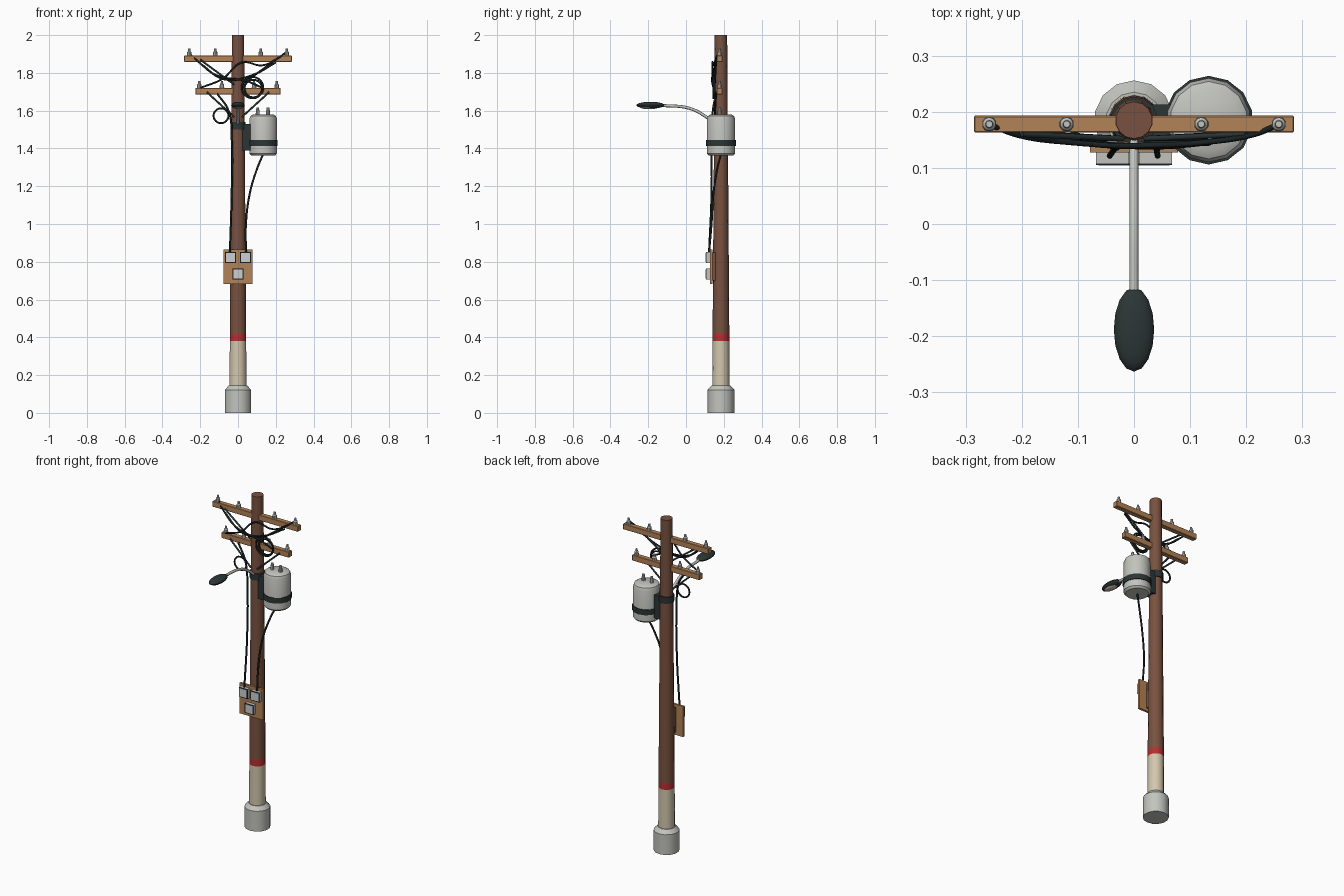
import bpy, bmesh, math
from mathutils import Vector

cube = bpy.data.objects.get("Cube")
if cube:
    bpy.data.objects.remove(cube, do_unlink=True)

PY = 0.185      # pole centre in y
SIDES = 14


def material(name, rgb):
    m = bpy.data.materials.new(name)
    m.use_nodes = True
    m.diffuse_color = (*rgb, 1)
    m.node_tree.nodes["Principled BSDF"].inputs["Base Color"].default_value = (*rgb, 1)
    return m


brown = material("brown wood", (0.19, 0.083, 0.05))
tan = material("tan wood", (0.45, 0.225, 0.095))
grey = material("light grey", (0.54, 0.55, 0.51))
cream = material("cream paint", (0.65, 0.57, 0.42))
red = material("red paint", (0.46, 0.03, 0.027))
dark = material("dark metal", (0.025, 0.036, 0.036))
black = material("black cable", (0.011, 0.017, 0.017))
pale = material("pale panel", (0.6, 0.63, 0.64))


def finish(name, bm, mats, smooth=True):
    bmesh.ops.recalc_face_normals(bm, faces=bm.faces)
    me = bpy.data.meshes.new(name)
    bm.to_mesh(me)
    bm.free()
    for m in mats:
        me.materials.append(m)
    ob = bpy.data.objects.new(name, me)
    bpy.context.collection.objects.link(ob)
    if smooth:
        bpy.ops.object.select_all(action='DESELECT')
        ob.select_set(True)
        bpy.context.view_layer.objects.active = ob
        bpy.ops.object.shade_smooth_by_angle(angle=math.radians(32))
    return ob


def lathe(name, profile, x, y, mats, sides=SIDES, rule=None):
    """Closed turned solid from (radius, height) pairs."""
    bm = bmesh.new()
    rings = []
    for r, z in profile:
        rings.append([bm.verts.new((x + r * math.cos(a), y + r * math.sin(a), z))
                      for a in (2 * math.pi * (i + 0.5) / sides for i in range(sides))])
    for lo, hi in zip(rings, rings[1:]):
        for i in range(sides):
            j = (i + 1) % sides
            bm.faces.new((lo[i], lo[j], hi[j], hi[i]))
    bm.faces.new(rings[0])
    bm.faces.new(rings[-1])
    if rule:
        for f in bm.faces:
            f.material_index = rule(f.calc_center_median().z)
    return finish(name, bm, mats)


def box(name, x, y, z, mat, bevel=0.0):
    """Box from (low, high) pairs on each axis."""
    bm = bmesh.new()
    bmesh.ops.create_cube(bm, size=1)
    for v in bm.verts:
        v.co = [(lo + hi) / 2 + c * (hi - lo) for c, (lo, hi) in zip(v.co, (x, y, z))]
    if bevel:
        bmesh.ops.bevel(bm, geom=bm.edges[:], offset=bevel, segments=1, affect='EDGES')
    return finish(name, bm, [mat], False)


def tube(name, pts, radius, mat, cyclic=False):
    """Smooth round tube through points."""
    cu = bpy.data.curves.new(name, 'CURVE')
    cu.dimensions = '3D'
    cu.bevel_depth = radius
    cu.bevel_resolution = 2
    cu.resolution_u = 6
    cu.use_fill_caps = True
    sp = cu.splines.new('BEZIER')
    sp.bezier_points.add(len(pts) - 1)
    for bp, p in zip(sp.bezier_points, pts):
        bp.co = p
        bp.handle_left_type = bp.handle_right_type = 'AUTO'
    sp.use_cyclic_u = cyclic
    cu.materials.append(mat)
    ob = bpy.data.objects.new(name, cu)
    bpy.context.collection.objects.link(ob)
    bpy.ops.object.select_all(action='DESELECT')
    ob.select_set(True)
    bpy.context.view_layer.objects.active = ob
    bpy.ops.object.convert(target='MESH')
    return ob


def coil(name, x, z, r, y):
    pts = [(x + r * math.cos(a), y, z + r * math.sin(a))
           for a in (i * math.pi / 4 for i in range(8))]
    tube(name, pts, 0.005, black, True)


def insulator(name, x, y, z):
    lathe(name, [(0.013, z), (0.012, z + 0.018), (0.007, z + 0.024), (0.006, z + 0.037)],
          x, y, [grey], 10)


# Footing and painted pole
lathe("footing", [(0.071, 0), (0.071, 0.122), (0.05, 0.145)], 0, PY, [grey])
lathe("pole", [(0.046, 0.1), (0.0445, 0.38), (0.0443, 0.42), (0.033, 2.0)], 0, PY,
      [cream, red, brown], rule=lambda z: 0 if z < 0.38 else 1 if z < 0.42 else 2)

# Crossarms with insulators and diagonal braces
for label, half, z, pins, reach in (("upper", 0.285, 1.858, (0.258, 0.12), 0.2),
                                    ("lower", 0.225, 1.686, (0.205, 0.085), 0.165)):
    box(label + "_crossarm", (-half, half), (0.163, 0.193), (z, z + 0.034), tan, 0.002)
    for side, s in (("left", 1), ("right", -1)):
        for i, px in enumerate(pins):
            insulator(f"{label}_{side}_insulator_{i + 1}", s * px, 0.178, z + 0.034)
        tube(f"{label}_{side}_brace", [(s * reach, 0.16, z + 0.012),
                                       (s * 0.02, 0.152, z - 0.12)], 0.005, dark)

# Transformer with its band, bracket and bushings
TX = 0.133
lathe("transformer_tank", [(0.064, 1.362), (0.075, 1.373), (0.075, 1.555),
                           (0.069, 1.572), (0.055, 1.58)], TX, PY, [grey])
lathe("transformer_band", [(0.079, 1.413), (0.079, 1.446)], TX, PY, [dark])
box("transformer_bracket", (0.025, 0.066), (PY - 0.028, PY + 0.028), (1.39, 1.53), dark)
for i, dx in enumerate((-0.029, 0.026)):
    lathe(f"transformer_bushing_{i + 1}", [(0.011, 1.575), (0.010, 1.6), (0.007, 1.617)],
          TX + dx, PY - 0.007, [grey], 10)

# Street lamp: curved arm, flattened head and lens below
tube("lamp_arm", [(0, 0.165, 1.52), (0, 0.11, 1.565), (0, 0.02, 1.612), (0, -0.13, 1.628)],
     0.008, grey)
lathe("lamp_collar", [(0.042, 1.5), (0.042, 1.54)], 0, PY, [dark])


def ellipsoid(name, centre, size, mat):
    bm = bmesh.new()
    bmesh.ops.create_uvsphere(bm, u_segments=16, v_segments=10, radius=1)
    for v in bm.verts:
        v.co = Vector(centre) + Vector(c * s for c, s in zip(v.co, size))
    return finish(name, bm, [mat])


ellipsoid("lamp_head", (0, -0.188, 1.629), (0.036, 0.075, 0.018), dark)
ellipsoid("lamp_lens", (0, -0.195, 1.619), (0.024, 0.05, 0.011), cream)

# Meter board and three meter boxes
box("meter_board", (-0.078, 0.078), (0.127, 0.14), (0.682, 0.866), tan)
box("board_mount", (-0.03, 0.03), (0.138, 0.16), (0.70, 0.85), brown)
for i, (mx, mz) in enumerate(((-0.039, 0.822), (0.039, 0.822), (0, 0.736))):
    h = 0.029
    box(f"meter_box_{i + 1}", (mx - h, mx + h), (0.108, 0.128), (mz - h, mz + h), grey)
    box(f"meter_rim_{i + 1}", (mx - h, mx + h), (0.1055, 0.108), (mz - h, mz + h), dark)
    k = h - 0.005
    box(f"meter_face_{i + 1}", (mx - k, mx + k), (0.104, 0.106), (mz - k, mz + k), pale)

# Slack cables between the crossarms
tube("cable_across_1", [(0.255, 0.176, 1.91), (0.215, 0.16, 1.88), (0.13, 0.146, 1.84),
                        (0.02, 0.14, 1.855), (-0.08, 0.143, 1.77), (-0.2, 0.166, 1.72)],
     0.005, black)
tube("cable_across_2", [(-0.255, 0.176, 1.9), (-0.205, 0.158, 1.855), (-0.12, 0.146, 1.79),
                        (0.05, 0.138, 1.755), (0.13, 0.145, 1.72)], 0.005, black)
tube("cable_across_3", [(-0.2, 0.158, 1.85), (-0.07, 0.143, 1.765), (0.08, 0.14, 1.79),
                        (0.2, 0.158, 1.855)], 0.005, black)

# Cable coils
coil("coil_outer", 0.077, 1.722, 0.056, 0.144)
coil("coil_inner", 0.081, 1.717, 0.046, 0.152)
coil("coil_small", -0.09, 1.573, 0.039, 0.152)

# Long drops to the meter board
tube("drop_right", [(-0.11, 0.16, 1.69), (-0.05, 0.142, 1.6), (-0.033, 0.137, 1.44),
                    (-0.034, 0.135, 1.15), (-0.043, 0.122, 0.85)], 0.0055, black)
tube("drop_left", [(TX, PY, 1.37), (0.1, 0.165, 1.29), (0.062, 0.145, 1.16),
                   (0.042, 0.135, 1.0), (0.042, 0.122, 0.85)], 0.0055, black)
